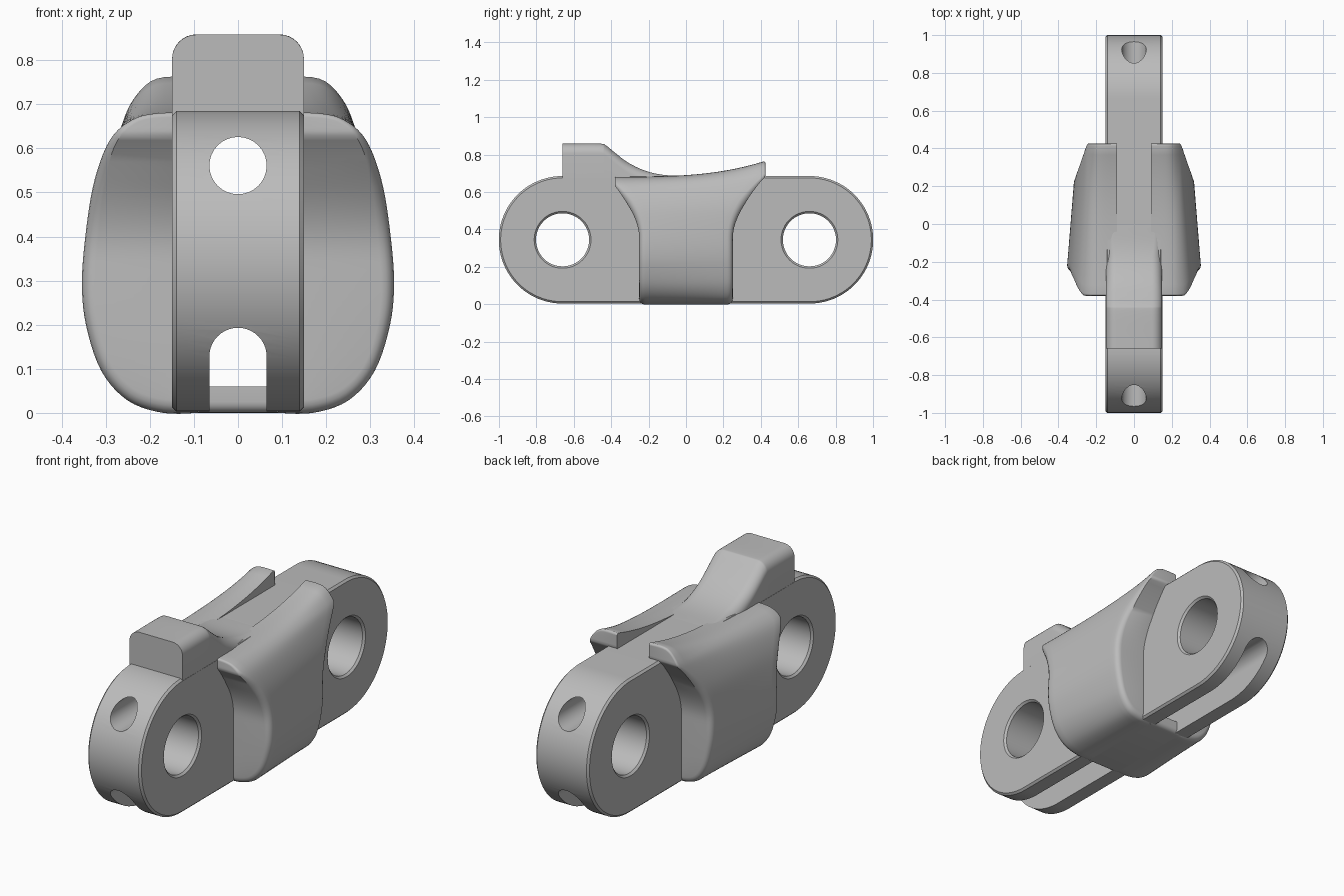
import bpy, bmesh, math
from mathutils import Vector

cube = bpy.data.objects.get("Cube")
if cube:
    bpy.data.objects.remove(cube, do_unlink=True)

grey = bpy.data.materials.new("plain grey")
grey.use_nodes = True
COLOUR = (0.5, 0.5, 0.5, 1)
grey.diffuse_color = COLOUR
for node in grey.node_tree.nodes:
    if node.type == 'BSDF_PRINCIPLED':
        node.inputs["Base Color"].default_value = COLOUR


def make(name, bm):
    bmesh.ops.recalc_face_normals(bm, faces=bm.faces)
    mesh = bpy.data.meshes.new(name)
    bm.to_mesh(mesh)
    bm.free()
    mesh.materials.append(grey)
    obj = bpy.data.objects.new(name, mesh)
    bpy.context.collection.objects.link(obj)
    return obj


def smooth(obj, angle=35):
    bpy.ops.object.select_all(action='DESELECT')
    obj.select_set(True)
    bpy.context.view_layer.objects.active = obj
    bpy.ops.object.shade_smooth_by_angle(angle=math.radians(angle))


def skin(bm, rings, closed=True, caps=True):
    """Join successive rows of points with quads."""
    rows = [[bm.verts.new(p) for p in ring] for ring in rings]
    n = len(rows[0])
    for a, b in zip(rows, rows[1:]):
        for i in range(n if closed else n - 1):
            j = (i + 1) % n
            bm.faces.new((a[i], a[j], b[j], b[i]))
    if caps:
        bm.faces.new(rows[0])
        bm.faces.new(rows[-1])


def arc(cx, cy, r, start, end, steps):
    angles = [math.radians(start + (end - start) * i / steps) for i in range(steps + 1)]
    return [(cx + r * math.cos(a), cy + r * math.sin(a)) for a in angles]


def curve_through(points, steps):
    """Smooth curve through control points."""
    pts = [Vector(p) for p in points]
    pts = [pts[0]] + pts + [pts[-1]]
    out = []
    for p, q, r, s in zip(pts, pts[1:], pts[2:], pts[3:]):
        for i in range(steps):
            t = i / steps
            out.append(0.5 * (2 * q + (r - p) * t + (2 * p - 5 * q + 4 * r - s) * t ** 2
                              + (3 * q - p - 3 * r + s) * t ** 3))
    return out + [pts[-1]]


HALF, MID, RAD, PIN = 0.15, 0.344, 0.341, 0.66


# Link body: rounded-end bar with softened rims
def stadium(x, inset):
    r = RAD - inset
    outline = arc(PIN, MID, r, -90, 90, 40) + arc(-PIN, MID, r, 90, 270, 40)
    return [(x, y, z) for y, z in outline]


bm = bmesh.new()
skin(bm, [stadium(-HALF, 0.01), stadium(-HALF + 0.01, 0),
          stadium(HALF - 0.01, 0), stadium(HALF, 0.01)])
body = make("link_body", bm)

# Cutters: pin holes with chamfered mouths, long bore, open bottom slot
cutters = []
for side in (-1, 1):
    bm = bmesh.new()
    rings = []
    for x, r in ((-0.16, 0.162), (-0.14, 0.142), (0.14, 0.142), (0.16, 0.162)):
        rings.append([(x, y, z) for y, z in arc(side * PIN, MID, r, 0, 360, 48)[:-1]])
    skin(bm, rings)
    cutters.append(make("pin_hole_cutter", bm))
bore = arc(0, 0.561, 0.065, 0, 360, 32)[:-1]
slot = arc(0, 0.128, 0.065, 0, 180, 20) + [(-0.065, -0.1), (0.065, -0.1)]
for name, outline in (("bore_cutter", bore), ("slot_cutter", slot)):
    bm = bmesh.new()
    skin(bm, [[(x, y, z) for x, z in outline] for y in (-1.2, 1.2)])
    cutters.append(make(name, bm))

for cutter in cutters:
    cutter.hide_render = True
    mod = body.modifiers.new("cut", 'BOOLEAN')
    mod.operation = 'DIFFERENCE'
    mod.solver = 'EXACT'
    mod.object = cutter
bpy.context.view_layer.update()
result = bpy.data.meshes.new_from_object(
    body.evaluated_get(bpy.context.evaluated_depsgraph_get()))
body.modifiers.clear()
body.data = result
for cutter in cutters:
    bpy.data.objects.remove(cutter, do_unlink=True)
smooth(body, 30)

# Top stop: block sweeping down into the bar, rounded along its long edges
ridge = [(-0.66, 0.858), (-0.6, 0.858), (-0.46, 0.858), (-0.43, 0.85), (-0.38, 0.81),
         (-0.31, 0.757), (-0.22, 0.714), (-0.12, 0.691), (0, 0.685), (0.06, 0.682)]
bm = bmesh.new()
rings = []
for y, top in curve_through(ridge, 4):
    r = min(0.055, top - 0.645)
    half = HALF - 0.0005
    section = ([(half, 0.64)] + arc(half - r, top - r, r, 0, 90, 8)
               + arc(r - half, top - r, r, 90, 180, 8) + [(-half, 0.64)])
    rings.append([(x, y, z) for x, z in section])
skin(bm, rings)
smooth(make("top_stop", bm))

# Side guides: bulged cheeks flaring fore and aft, rising towards the back
INNER = 0.09
front = [(INNER, 0), (0.17, 0), (0.25, 0.028), (0.31, 0.095), (0.345, 0.2), (0.354, 0.3),
         (0.344, 0.42), (0.325, 0.53), (0.29, 0.62), (0.24, 0.665), (0.18, 0.68), (INNER, 0.68)]
back = [(INNER, 0), (0.16, 0), (0.23, 0.025), (0.28, 0.095), (0.308, 0.2), (0.318, 0.3),
        (0.314, 0.42), (0.3, 0.53), (0.268, 0.64), (0.238, 0.71), (0.185, 0.758), (INNER, 0.762)]
front_curve = curve_through(front, 5)
back_curve = curve_through(back, 5)
CENTRE = Vector((0.12, MID))


def reach(z, limit):
    return min(limit, 0.25 + 1.5 * max(0, z - 0.35) ** 2)


def guide_row(f, b):
    """One strip from front to back, with rounded ends turning inwards."""
    row = []
    turn = [math.radians(a) for a in (90, 67, 45, 22)]
    stations = ([(0, a) for a in turn] + [(i / 16, 0) for i in range(17)]
                + [(1, a) for a in reversed(turn)])
    for s, a in stations:
        p = Vector((f.x + (b.x - f.x) * s, f.y + (b.y - f.y) * s ** 3))
        fade = min(1, max(0, (p.y - 0.55) / 0.12))
        r = 0.03 - 0.02 * fade
        y0 = -reach(p.y, 0.38) + r
        y1 = reach(p.y, 0.425) - r
        y = y0 + (y1 - y0) * s + (2 * round(s) - 1) * r * math.sin(a)
        p -= (p - CENTRE).normalized() * r * (1 - math.cos(a))
        row.append((max(p.x, INNER), y, p.y))
    first, last = row[0], row[-1]
    return [(INNER, *first[1:])] + row + [(INNER, *last[1:])]


rows = [guide_row(f, b) for f, b in zip(front_curve, back_curve)]
rows.append([(INNER, y, 0.64) for x, y, z in rows[-1]])
for name, sign in (("left_guide", 1), ("right_guide", -1)):
    bm = bmesh.new()
    skin(bm, [[(sign * x, y, z) for x, y, z in row] for row in rows], closed=False, caps=False)
    bmesh.ops.remove_doubles(bm, verts=bm.verts, dist=0.0002)
    bmesh.ops.dissolve_degenerate(bm, edges=bm.edges, dist=0.0002)
    # Orient the open shell outwards
    bmesh.ops.recalc_face_normals(bm, faces=bm.faces)
    outer = max(bm.faces, key=lambda face: sign * face.calc_center_median().x)
    flip = outer.normal.x * sign < 0
    guide = make(name, bm)
    outer = max(guide.data.polygons, key=lambda face: sign * face.center.x)
    if outer.normal.x * sign < 0:
        guide.data.flip_normals()
    smooth(guide, 40)

# Bridge plate closing the slot between the guides
bm = bmesh.new()
bmesh.ops.create_cube(bm, size=1)
for v in bm.verts:
    v.co = (v.co.x * 2 * INNER, v.co.y * 0.5, v.co.z * 0.06 + 0.03)
long_edges = [e for e in bm.edges if abs(e.verts[0].co.x - e.verts[1].co.x) > 0.1
              and e.verts[0].co.z < 0.01]
bmesh.ops.bevel(bm, geom=long_edges, offset=0.025, segments=5, profile=0.5, affect='EDGES')
smooth(make("bridge_plate", bm))
